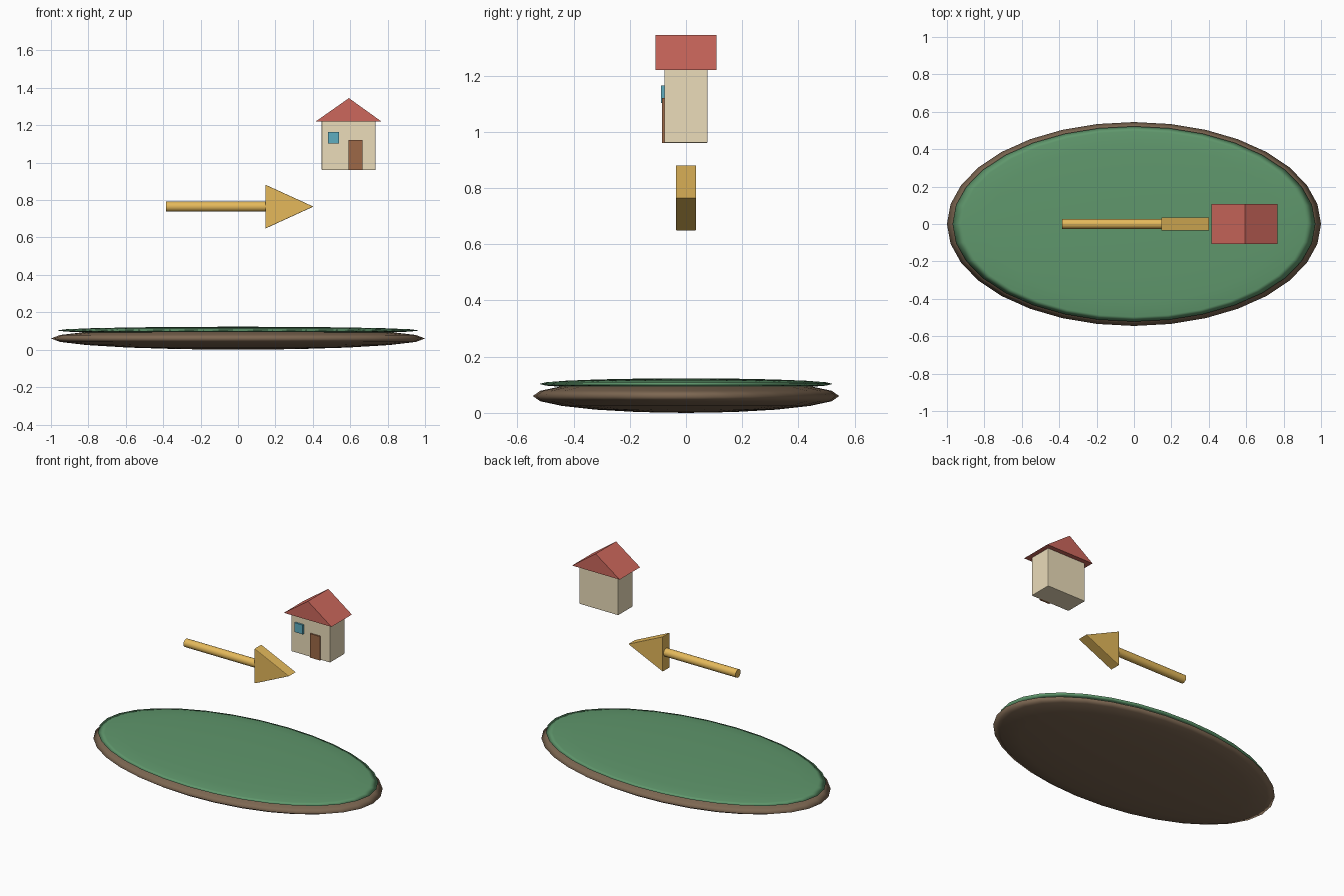
import bpy, bmesh, math

if "Cube" in bpy.data.objects:
    bpy.data.objects.remove(bpy.data.objects["Cube"])


def material(name, rgb):
    m = bpy.data.materials.new(name)
    m.diffuse_color = (*rgb, 1)
    m.use_nodes = True
    m.node_tree.nodes["Principled BSDF"].inputs["Base Color"].default_value = m.diffuse_color
    return m


CREAM = material("cream", (0.83, 0.716, 0.49))
RED = material("roof_red", (0.604, 0.136, 0.107))
GOLD = material("gold", (0.78, 0.485, 0.105))
GREEN = material("grass_green", (0.115, 0.31, 0.15))
EARTH = material("earth_brown", (0.205, 0.136, 0.084))
WOOD = material("door_brown", (0.337, 0.141, 0.063))
GLASS = material("window_blue", (0.112, 0.418, 0.527))


def finish(obj, name, mat, bevel=0.0):
    obj.name = name
    obj.data.materials.append(mat)
    if bevel:
        mod = obj.modifiers.new("soft_edges", "BEVEL")
        mod.width = bevel
        mod.segments = 2
    return obj


def disc(name, z, radii, mat):
    # flattened sphere
    bpy.ops.mesh.primitive_uv_sphere_add(segments=32, ring_count=10, location=(0, 0, z))
    obj = bpy.context.object
    obj.scale = radii
    bpy.ops.object.transform_apply(location=False, rotation=False, scale=True)
    finish(obj, name, mat)
    bpy.ops.object.shade_smooth()


def box(name, x, y, z, mat, bevel=0.0):
    # box from (min, max) ranges
    bpy.ops.mesh.primitive_cube_add(size=1, location=[sum(r) / 2 for r in (x, y, z)])
    obj = bpy.context.object
    obj.scale = [r[1] - r[0] for r in (x, y, z)]
    bpy.ops.object.transform_apply(location=False, rotation=False, scale=True)
    finish(obj, name, mat, bevel)


def prism(name, profile, half_depth, mat, bevel=0.0):
    # x-z outline extruded symmetrically along y
    bm = bmesh.new()
    face = bm.faces.new([bm.verts.new((x, -half_depth, z)) for x, z in profile])
    ext = bmesh.ops.extrude_face_region(bm, geom=[face], use_keep_orig=True)
    verts = [g for g in ext["geom"] if isinstance(g, bmesh.types.BMVert)]
    bmesh.ops.translate(bm, verts=verts, vec=(0, 2 * half_depth, 0))
    bmesh.ops.recalc_face_normals(bm, faces=bm.faces)
    mesh = bpy.data.meshes.new(name)
    bm.to_mesh(mesh)
    bm.free()
    obj = bpy.data.objects.new(name, mesh)
    bpy.context.collection.objects.link(obj)
    finish(obj, name, mat, bevel)


# island base with grass top
disc("island_base", 0.06, (1.0, 0.545, 0.06), EARTH)
disc("grass_top", 0.103, (0.97, 0.522, 0.02), GREEN)

# arrow pointing to +x
ARROW_Z = 0.765
bpy.ops.mesh.primitive_cylinder_add(vertices=20, radius=0.027, depth=0.545,
                                    location=(-0.1125, 0, ARROW_Z),
                                    rotation=(0, math.pi / 2, 0))
finish(bpy.context.object, "arrow_shaft", GOLD)
bpy.ops.object.shade_smooth_by_angle(angle=math.radians(40))
prism("arrow_head", [(0.147, ARROW_Z - 0.117), (0.403, ARROW_Z), (0.147, ARROW_Z + 0.117)],
      0.036, GOLD, bevel=0.003)

# house
HX = 0.591
box("house_walls", (HX - 0.144, HX + 0.144), (-0.077, 0.077), (0.96, 1.224), CREAM, bevel=0.004)
prism("house_roof", [(HX - 0.176, 1.22), (HX + 0.176, 1.22), (HX + 0.002, 1.345)], 0.108, RED)
box("door", (0.592, 0.666), (-0.086, -0.07), (0.96, 1.12), WOOD)
box("window", (0.481, 0.541), (-0.089, -0.07), (1.102, 1.164), GLASS)
